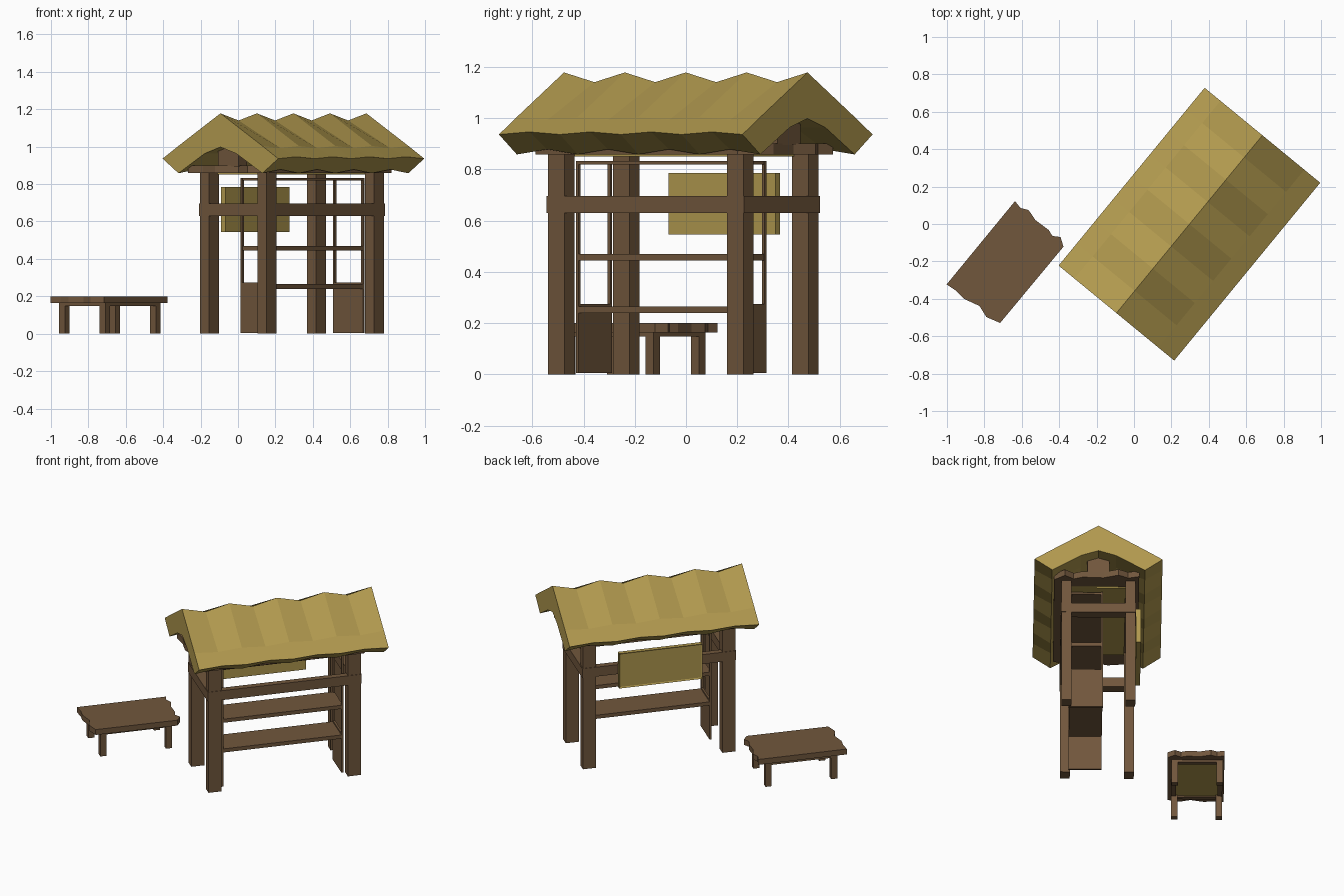
import bpy, bmesh, math
from mathutils import Matrix, Vector

if "Cube" in bpy.data.objects:
    bpy.data.objects.remove(bpy.data.objects["Cube"])

ANGLE = math.atan2(0.773, 0.635)


def material(name, rgb):
    m = bpy.data.materials.new(name)
    m.diffuse_color = (*rgb, 1)
    m.use_nodes = True
    m.node_tree.nodes["Principled BSDF"].inputs["Base Color"].default_value = m.diffuse_color
    return m


WOOD = material("brown wood", (0.165, 0.095, 0.046))
THATCH = material("straw thatch", (0.44, 0.32, 0.077))


def frame(x, y):
    # local x runs along the length of each piece of furniture
    return Matrix.Translation((x, y, 0)) @ Matrix.Rotation(ANGLE, 4, 'Z')


STALL = frame(0.288, -0.011)
BENCH = frame(-0.685, -0.205)


def finish(name, bm, mat, place):
    bmesh.ops.recalc_face_normals(bm, faces=bm.faces)
    me = bpy.data.meshes.new(name)
    bm.to_mesh(me)
    bm.free()
    me.materials.append(mat)
    ob = bpy.data.objects.new(name, me)
    ob.matrix_world = place
    bpy.context.collection.objects.link(ob)
    return ob


def box(name, place, u, v, z, mat=WOOD):
    # u, v, z are (min, max) ranges
    bm = bmesh.new()
    bmesh.ops.create_cube(bm, size=1)
    for p in bm.verts:
        p.co = Vector([(r[0] + r[1]) / 2 + c * (r[1] - r[0]) for c, r in zip(p.co, (u, v, z))])
    return finish(name, bm, mat, place)


def around(c, half):
    return (c - half, c + half)


# ragged-ended slab outline, measured on the bench top
END_A = [(.284, .17), (.274, .124), (.293, .084), (.275, .021),
         (.279, -.066), (.267, -.103), (.29, -.14), (.26, -.185)]
END_B = [(-.27, -.182), (-.292, -.105), (-.27, -.039), (-.292, .046),
         (-.286, .107), (-.292, .17)]


def slab(name, place, su, sv, z):
    bm = bmesh.new()
    f = bm.faces.new([bm.verts.new((u * su, v * sv, z[0])) for u, v in END_A + END_B])
    up = bmesh.ops.extrude_face_region(bm, geom=[f])
    for p in up['geom']:
        if isinstance(p, bmesh.types.BMVert):
            p.co.z = z[1]
    return finish(name, bm, WOOD, place)


# ---- stall posts and rails
for su in (-1, 1):
    for sv in (-1, 1):
        box("stall_post", STALL, around(su * .452, .042), around(sv * .2, .031), (0, .86))
    box("end_rail", STALL, around(su * .465, .034), (-.234, .234), (.63, .695))
    # gable block under the ridge
    box("gable_post", STALL, around(su * .5, .035), (-.07, .07), (.895, 1.01))
for sv in (-1, 1):
    box("side_rail", STALL, (-.498, .498), around(sv * .213, .021), (.63, .695))

# ---- ceiling slab with straw underside
slab("ceiling_slab", STALL, 1.93, 1.5, (.858, .9))
box("ceiling_underside", STALL, (-.42, .42), (-.17, .17), (.85, .858), THATCH)

# ---- shelf unit: end frames with solid lower panels, and three boards
V1, V2 = -.177, .03
for s in (-1, 1):
    e = around(s * .39, .007)
    box("shelf_end_panel", STALL, e, (V1, V2), (.005, .275))
    for v in ((V1, V1 + .012), (V2 - .012, V2)):
        box("shelf_end_upright", STALL, e, v, (.275, .832))
for z in ((.24, .265), (.445, .47), (.818, .832)):
    box("shelf_board", STALL, (-.394, .394), (V1, V2), z)

# ---- straw board hung on the back, with a shallow rim
bm = bmesh.new()
bmesh.ops.create_cube(bm, size=1)
for p in bm.verts:
    p.co = Vector((p.co.x * .54, .253 + p.co.y * .03, .665 + p.co.z * .24))
bm.normal_update()
outer = [f for f in bm.faces if f.normal.y > .9]
bmesh.ops.inset_region(bm, faces=outer, thickness=.012, depth=-.005)
finish("hanging_board", bm, THATCH, STALL)

# ---- wavy thatched roof: one cross-section swept over nine stations
#      each point: v, z on a crest, z change in a valley
HALF = [(.29, .858, .02), (.4, .936, .01), (.29, 1.004, -.012)]
UNDER = [(.11, .963, 0), (0, .998, 0), (-.11, .963, 0)]
section = (HALF + [(0, 1.178, -.038)] + [(-v, z, d) for v, z, d in reversed(HALF)]
           + [(-v, z, d) for v, z, d in UNDER])
bm = bmesh.new()
rings = []
for i in range(9):
    u = .013 - .615 + 1.23 * i / 8
    rings.append([bm.verts.new((u, v, z + (d if i % 2 else 0))) for v, z, d in section])
n = len(section)
for a, b in zip(rings, rings[1:]):
    for k in range(n):
        bm.faces.new((a[k], a[(k + 1) % n], b[(k + 1) % n], b[k]))
for r in (rings[0], rings[-1]):
    bm.faces.new(r)
finish("thatched_roof", bm, THATCH, STALL)

# ---- bench: legs, apron, top and straw underside
slab("bench_top", BENCH, 1, 1, (.163, .2))
for su in (-1, 1):
    for sv in (-1, 1):
        box("bench_leg", BENCH, around(su * .213, .02), around(sv * .14, .02), (0, .165))
    box("bench_end_apron", BENCH, around(su * .218, .015), (-.16, .16), (.147, .165))
    box("bench_side_apron", BENCH, (-.233, .233), around(su * .145, .015), (.147, .165))
box("bench_underside", BENCH, (-.21, .21), (-.135, .135), (.155, .163), THATCH)
